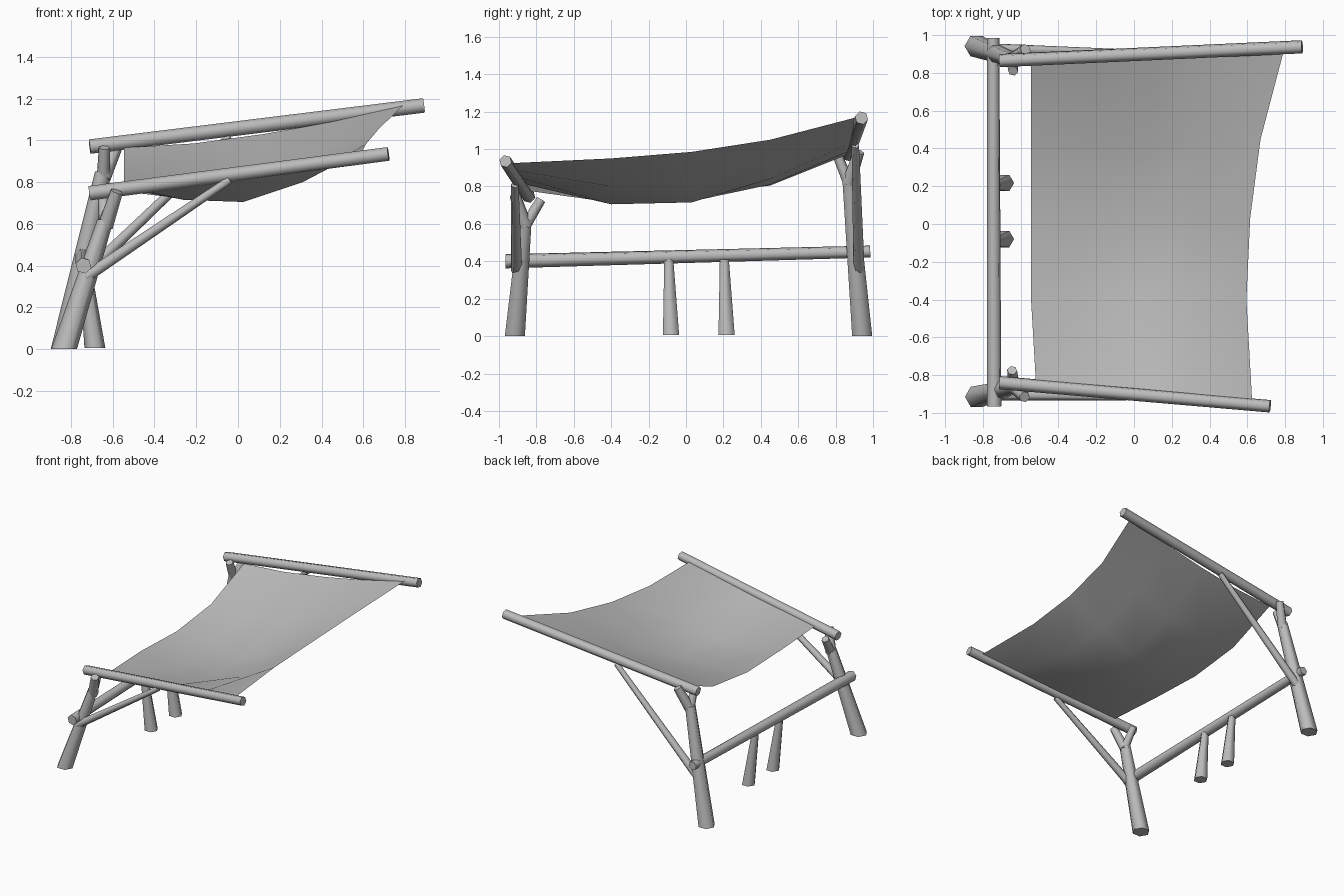
import bpy, bmesh, math
from mathutils import Vector

cube = bpy.data.objects.get("Cube")
if cube:
    bpy.data.objects.remove(cube)

grey = bpy.data.materials.new("weathered_grey")
grey.use_nodes = True
GREY = (0.5, 0.5, 0.5, 1)
grey.diffuse_color = GREY
grey.node_tree.nodes["Principled BSDF"].inputs["Base Color"].default_value = GREY


def finish(name, bm):
    mesh = bpy.data.meshes.new(name)
    bm.to_mesh(mesh)
    bm.free()
    mesh.materials.append(grey)
    ob = bpy.data.objects.new(name, mesh)
    bpy.context.collection.objects.link(ob)
    bpy.ops.object.select_all(action='DESELECT')
    ob.select_set(True)
    bpy.context.view_layer.objects.active = ob
    bpy.ops.object.shade_smooth_by_angle(angle=math.radians(65))
    return ob


def pole(name, start, end, r0, r1, level=False, sides=6):
    """Tapered pole; level ends are cut parallel to the ground."""
    a, b = Vector(start), Vector(end)
    axis = Vector((0, 0, 1)) if level else (b - a).normalized()
    u = axis.orthogonal().normalized()
    if level:
        u = Vector((1, 0, 0))
    v = axis.cross(u)
    bm = bmesh.new()
    rings = []
    for c, r in ((a, r0), (b, r1)):
        angles = [math.tau * i / sides for i in range(sides)]
        rings.append([bm.verts.new(c + r * (u * math.cos(t) + v * math.sin(t)))
                      for t in angles])
    for i in range(sides):
        j = (i + 1) % sides
        bm.faces.new((rings[0][i], rings[0][j], rings[1][j], rings[1][i]))
    bm.faces.new(rings[0][::-1])
    bm.faces.new(rings[1])
    return finish(name, bm)


# Roof rails and the low cross beam
pole("front_rail", (-0.71, -0.84, 0.747), (0.72, -0.965, 0.935), 0.036, 0.034)
pole("back_rail", (-0.71, 0.865, 0.97), (0.89, 0.938, 1.167), 0.036, 0.036)
pole("cross_beam", (-0.74, -0.965, 0.4), (-0.745, 0.985, 0.452), 0.039, 0.033)

# Forked leaning legs: foot, fork, inner tip, outer tip
legs = {
    "front": ((-0.833, -0.915, 0), (-0.635, -0.86, 0.62),
              (-0.645, -0.775, 0.73), (-0.58, -0.915, 0.755)),
    "back": ((-0.835, 0.942, 0), (-0.645, 0.87, 0.85),
             (-0.64, 0.81, 0.965), (-0.575, 0.925, 0.985)),
}
for side, (foot, fork, inner, outer) in legs.items():
    pole(side + "_leg", foot, fork, 0.062, 0.04, level=True)
    root = Vector(fork) - Vector((0, 0, 0.03))
    pole(side + "_inner_fork", root, inner, 0.032, 0.027)
    pole(side + "_outer_fork", root, outer, 0.038, 0.03)

# Diagonal struts from the legs up to the rails
pole("front_strut", (-0.73, -0.905, 0.345), (-0.04, -0.915, 0.81), 0.03, 0.02)
pole("back_strut", (-0.73, 0.925, 0.36), (-0.04, 0.905, 1.02), 0.03, 0.02)

# Short posts under the cross beam
for name, y in (("first_post", -0.08), ("second_post", 0.217)):
    pole(name, (-0.685, y, 0.005), (-0.735, y - 0.012, 0.41), 0.05, 0.028, level=True)

# Sagging cloth: each row has inner x, outer x, inner y, outer y, then heights
rows = [
    (-0.52, 0.625, -0.83, -0.93, (0.775, 0.81, 0.845, 0.885, 0.925)),
    (-0.545, 0.595, -0.4, -0.4, (0.77, 0.715, 0.705, 0.8, 0.95)),
    (-0.545, 0.615, 0.03, 0.03, (0.755, 0.72, 0.715, 0.82, 0.985)),
    (-0.545, 0.67, 0.45, 0.45, (0.805, 0.81, 0.84, 0.93, 1.05)),
    (-0.545, 0.79, 0.85, 0.905, (0.965, 0.985, 1.03, 1.09, 1.168)),
]
bm = bmesh.new()
grid = []
for x0, x1, y0, y1, heights in rows:
    line = []
    for i, z in enumerate(heights):
        t = i / (len(heights) - 1)
        line.append(bm.verts.new((x0 + (x1 - x0) * t, y0 + (y1 - y0) * t, z)))
    grid.append(line)
for near, far in zip(grid, grid[1:]):
    for i in range(len(near) - 1):
        bm.faces.new((near[i], near[i + 1], far[i + 1], far[i]))
finish("cloth_canopy", bm)
